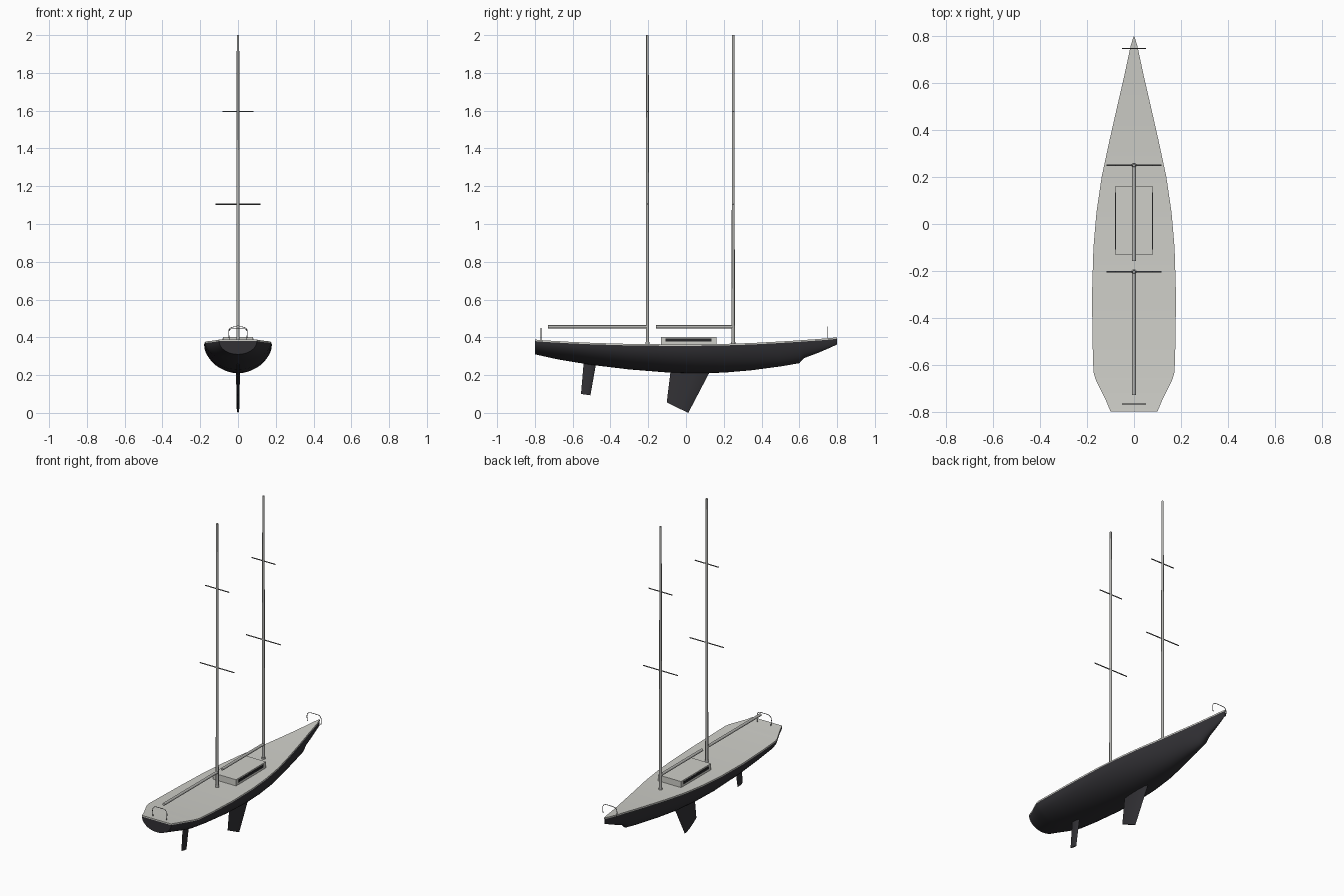
import bpy, bmesh, math
from mathutils import Vector

if "Cube" in bpy.data.objects:
    bpy.data.objects.remove(bpy.data.objects["Cube"])


def material(name, rgb):
    m = bpy.data.materials.new(name)
    m.diffuse_color = (*rgb, 1)
    m.use_nodes = True
    m.node_tree.nodes["Principled BSDF"].inputs["Base Color"].default_value = m.diffuse_color
    return m


DARK = material("charcoal hull", (0.032, 0.031, 0.036))
LIGHT = material("pale deck", (0.62, 0.62, 0.58))
SPAR = material("spar grey", (0.45, 0.45, 0.43))
STEEL = material("rail grey", (0.16, 0.16, 0.16))
GLASS = material("dark window", (0.02, 0.02, 0.022))

# Hull stations: y, half width, deck height, keel height
STATIONS = [
    (-0.80, 0.100, 0.388, 0.310), (-0.75, 0.121, 0.384, 0.299),
    (-0.70, 0.146, 0.381, 0.288), (-0.66, 0.165, 0.379, 0.280),
    (-0.63, 0.173, 0.377, 0.275), (-0.50, 0.177, 0.371, 0.254),
    (-0.30, 0.179, 0.365, 0.230), (-0.10, 0.173, 0.363, 0.214),
    (0.05, 0.160, 0.363, 0.210), (0.20, 0.138, 0.365, 0.213),
    (0.35, 0.106, 0.370, 0.226), (0.50, 0.072, 0.378, 0.246),
    (0.60, 0.049, 0.384, 0.263), (0.625, 0.043, 0.386, 0.290),
    (0.70, 0.027, 0.391, 0.318), (0.76, 0.014, 0.396, 0.344),
    (0.80, 0.002, 0.400, 0.362),
]
DECK_T = 0.008


def finish(name, bm, mat, smooth=None):
    bmesh.ops.recalc_face_normals(bm, faces=bm.faces)
    me = bpy.data.meshes.new(name)
    bm.to_mesh(me)
    bm.free()
    me.materials.append(mat)
    ob = bpy.data.objects.new(name, me)
    bpy.context.collection.objects.link(ob)
    if smooth:
        bpy.ops.object.select_all(action='DESELECT')
        ob.select_set(True)
        bpy.context.view_layer.objects.active = ob
        bpy.ops.object.shade_smooth_by_angle(angle=math.radians(smooth))
    return ob


def loft(name, rings, mat, smooth=None):
    """Skin closed rings of equal length and cap both ends."""
    bm = bmesh.new()
    vs = [[bm.verts.new(p) for p in ring] for ring in rings]
    n = len(vs[0])
    for a, b in zip(vs, vs[1:]):
        for i in range(n):
            j = (i + 1) % n
            bm.faces.new((a[i], a[j], b[j], b[i]))
    bm.faces.new(vs[0])
    bm.faces.new(vs[-1])
    return finish(name, bm, mat, smooth)


def rod(name, a, b, r1, r2, mat, sides=12):
    """Round bar from a to b."""
    a, b = Vector(a), Vector(b)
    q = (b - a).to_track_quat('Z', 'Y')
    rings = []
    for p, r in ((a, r1), (b, r2)):
        rings.append([p + q @ Vector((r * math.cos(t), r * math.sin(t), 0))
                      for t in (2 * math.pi * i / sides for i in range(sides))])
    return loft(name, rings, mat, 40)


def box(name, x, y, z, mat):
    rings = [[(x[0], y[0], h), (x[1], y[0], h), (x[1], y[1], h), (x[0], y[1], h)] for h in z]
    return loft(name, rings, mat)


# Hull: half-elliptical sections
N = 20
hull = []
for y, w, top, keel in STATIONS:
    s = top - DECK_T
    hull.append([(w * math.cos(math.pi * i / N), y, s - (s - keel) * math.sin(math.pi * i / N))
                 for i in range(N + 1)])
loft("hull", hull, DARK, 40)

# Deck slab following the sheer
loft("deck", [[(-w, y, t), (w, y, t), (w, y, t - DECK_T), (-w, y, t - DECK_T)]
              for y, w, t, k in STATIONS], LIGHT, 30)


# Underwater fins: leading/trailing edges at top and bottom, foil section
def fin(name, top, bottom, thick):
    rings = []
    for (y0, z0), (y1, z1), t in ((*top, thick), (*bottom, thick * 0.6)):
        ring = []
        for f, h in ((0, 0), (0.25, 0.6), (0.65, 1), (0.9, 0.6), (1, 0),
                     (0.9, -0.6), (0.65, -1), (0.25, -0.6)):
            ring.append((h * t, y0 + (y1 - y0) * f, z0 + (z1 - z0) * f))
        rings.append(ring)
    loft(name, rings, DARK, 40)


fin("keel_fin", ((-0.08, 0.235), (0.135, 0.235)), ((-0.102, 0.055), (0.012, 0.0)), 0.011)
fin("rudder", ((-0.54, 0.285), (-0.472, 0.285)), ((-0.556, 0.10), (-0.506, 0.093)), 0.008)

# Cabin with side windows
box("cabin", (-0.079, 0.079), (-0.132, 0.162), (0.355, 0.402), LIGHT)
for s in (-1, 1):
    box("cabin_window", sorted((s * 0.078, s * 0.081)), (-0.108, 0.135), (0.377, 0.394), GLASS)

# Masts, spreaders and booms
for name, y, boom_end in (("aft", -0.204, -0.73), ("fore", 0.25, -0.158)):
    rod(name + "_mast", (0, y, 0.355), (0, y, 2.0), 0.0088, 0.0065, SPAR)
    rod(name + "_mast_collar", (0, y, 0.358), (0, y, 0.376), 0.011, 0.011, SPAR)
    for z, w in ((1.105, 0.118), (1.595, 0.081)):
        rod(name + "_spreader", (-w, y, z), (w, y, z), 0.0032, 0.0032, STEEL, 8)
    rod(name + "_boom", (0, y, 0.456), (0, boom_end, 0.456), 0.0085, 0.0085, SPAR)


# Bow and stern rails: thin arches
def rail(name, y, base, top):
    pts = [(-0.046, base), (-0.05, top - 0.03)]
    pts += [(-0.024 - 0.026 * math.cos(a), top - 0.026 + 0.026 * math.sin(a))
            for a in (math.pi / 8 * i for i in range(1, 5))]
    pts += [(-x, z) for x, z in reversed(pts)]
    cu = bpy.data.curves.new(name, 'CURVE')
    cu.dimensions = '3D'
    cu.bevel_depth = 0.0018
    cu.bevel_resolution = 1
    sp = cu.splines.new('POLY')
    sp.points.add(len(pts) - 1)
    for p, (x, z) in zip(sp.points, pts):
        p.co = (x, y, z, 1)
    cu.materials.append(STEEL)
    bpy.context.collection.objects.link(bpy.data.objects.new(name, cu))


rail("bow_rail", 0.748, 0.397, 0.455)
rail("stern_rail", -0.768, 0.384, 0.449)
